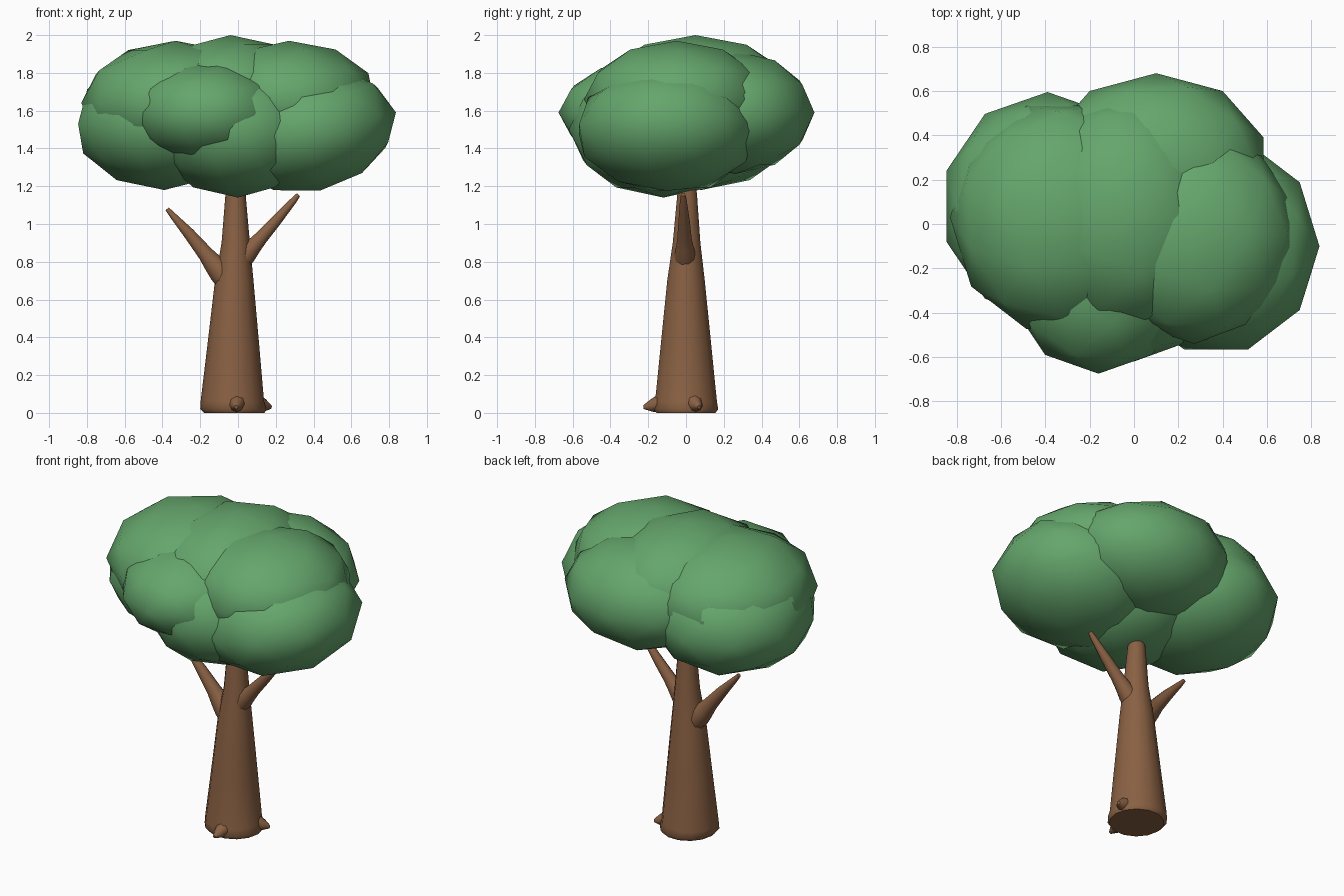
import bpy, bmesh, math
from mathutils import Vector, Matrix

if "Cube" in bpy.data.objects:
    bpy.data.objects.remove(bpy.data.objects["Cube"])


def material(name, rgb):
    m = bpy.data.materials.new(name)
    m.diffuse_color = (*rgb, 1)
    m.use_nodes = True
    m.node_tree.nodes["Principled BSDF"].inputs["Base Color"].default_value = m.diffuse_color
    return m


bark = material("bark", (0.25, 0.118, 0.056))
leaf = material("leaf", (0.13, 0.38, 0.15))


def finish(name, bm, mat):
    bmesh.ops.recalc_face_normals(bm, faces=bm.faces)
    for f in bm.faces:
        f.smooth = len(f.verts) <= 4  # end caps stay flat
    me = bpy.data.meshes.new(name)
    bm.to_mesh(me)
    bm.free()
    me.materials.append(mat)
    ob = bpy.data.objects.new(name, me)
    bpy.context.collection.objects.link(ob)
    return ob


def tube(name, path, sides, upright=False):
    """Tapered limb through (x, y, z, radius) points."""
    bm = bmesh.new()
    pts = [Vector(p[:3]) for p in path]
    rings = []
    for i, p in enumerate(path):
        d = pts[min(i + 1, len(pts) - 1)] - pts[max(i - 1, 0)]
        q = Matrix() if upright else d.to_track_quat('Z', 'Y').to_matrix().to_4x4()
        ring = []
        for k in range(sides):
            a = 2 * math.pi * k / sides
            v = Vector((math.cos(a), math.sin(a), 0)) * p[3]
            ring.append(bm.verts.new(pts[i] + q @ v))
        rings.append(ring)
    for a, b in zip(rings, rings[1:]):
        for k in range(sides):
            n = (k + 1) % sides
            bm.faces.new((a[k], a[n], b[n], b[k]))
    bm.faces.new(rings[0])
    bm.faces.new(rings[-1])
    return finish(name, bm, bark)


# Trunk
tube("trunk", [(-0.02, 0, 0, 0.16), (-0.025, 0, 0.02, 0.175), (-0.03, 0, 0.06, 0.168),
               (-0.025, 0, 0.35, 0.138), (-0.02, 0, 0.7, 0.102),
               (-0.012, 0.003, 0.9, 0.075), (-0.013, 0.006, 1.15, 0.054),
               (-0.013, 0.006, 1.22, 0.047)], 14, upright=True)

# Branches, flared where they leave the trunk
tube("left_branch", [(-0.05, 0, 0.70, 0.07), (-0.09, 0, 0.745, 0.068), (-0.13, 0, 0.79, 0.056),
                     (-0.17, 0, 0.84, 0.044), (-0.26, 0, 0.95, 0.032),
                     (-0.345, 0, 1.045, 0.018), (-0.375, 0, 1.08, 0.012)], 10)
tube("right_branch", [(0.0, -0.005, 0.79, 0.06), (0.04, -0.005, 0.835, 0.057),
                      (0.08, -0.006, 0.88, 0.046), (0.12, -0.008, 0.925, 0.038),
                      (0.20, -0.01, 1.015, 0.03), (0.295, -0.014, 1.125, 0.018),
                      (0.32, -0.015, 1.155, 0.012)], 10)

# Small root flares
for i, (x, y) in enumerate([(0.175, 0.07), (-0.01, -0.225)]):
    tube(f"root_{i + 1}", [(x * 0.55, y * 0.55, 0.055, 0.05), (x * 0.8, y * 0.8, 0.038, 0.034),
                           (x, y, 0.03, 0.01)], 8)

# Canopy: overlapping squashed leaf clumps (centre, radii, turn about z, tilt about y)
clumps = {
    "leaf_clump_top": ((-0.04, 0.05, 1.66), (0.45, 0.54, 0.34), 0, 0),
    "leaf_clump_upper_left": ((-0.33, 0.03, 1.64), (0.50, 0.53, 0.33), 18, 0),
    "leaf_clump_upper_right": ((0.27, -0.05, 1.66), (0.47, 0.49, 0.31), 0, 0),
    "leaf_clump_lower_left": ((-0.39, 0.08, 1.53), (0.48, 0.515, 0.35), 0, 0),
    "leaf_clump_lower_right": ((0.37, -0.10, 1.50), (0.475, 0.49, 0.33), 18, -11),
    "leaf_clump_back": ((0.10, 0.26, 1.59), (0.51, 0.42, 0.325), 0, 0),
    "leaf_clump_front": ((-0.16, -0.23, 1.59), (0.41, 0.445, 0.275), 0, 0),
    "leaf_clump_bottom": ((0.0, -0.12, 1.50), (0.45, 0.50, 0.36), 0, 0),
}
for name, (c, r, turn, tilt) in clumps.items():
    bm = bmesh.new()
    bmesh.ops.create_icosphere(bm, subdivisions=2, radius=1)
    bmesh.ops.transform(bm, verts=bm.verts, matrix=Matrix.Translation(c)
                        @ Matrix.Rotation(math.radians(tilt), 4, 'Y')
                        @ Matrix.Diagonal((*r, 1)) @ Matrix.Rotation(math.radians(turn), 4, 'Z'))
    finish(name, bm, leaf)
